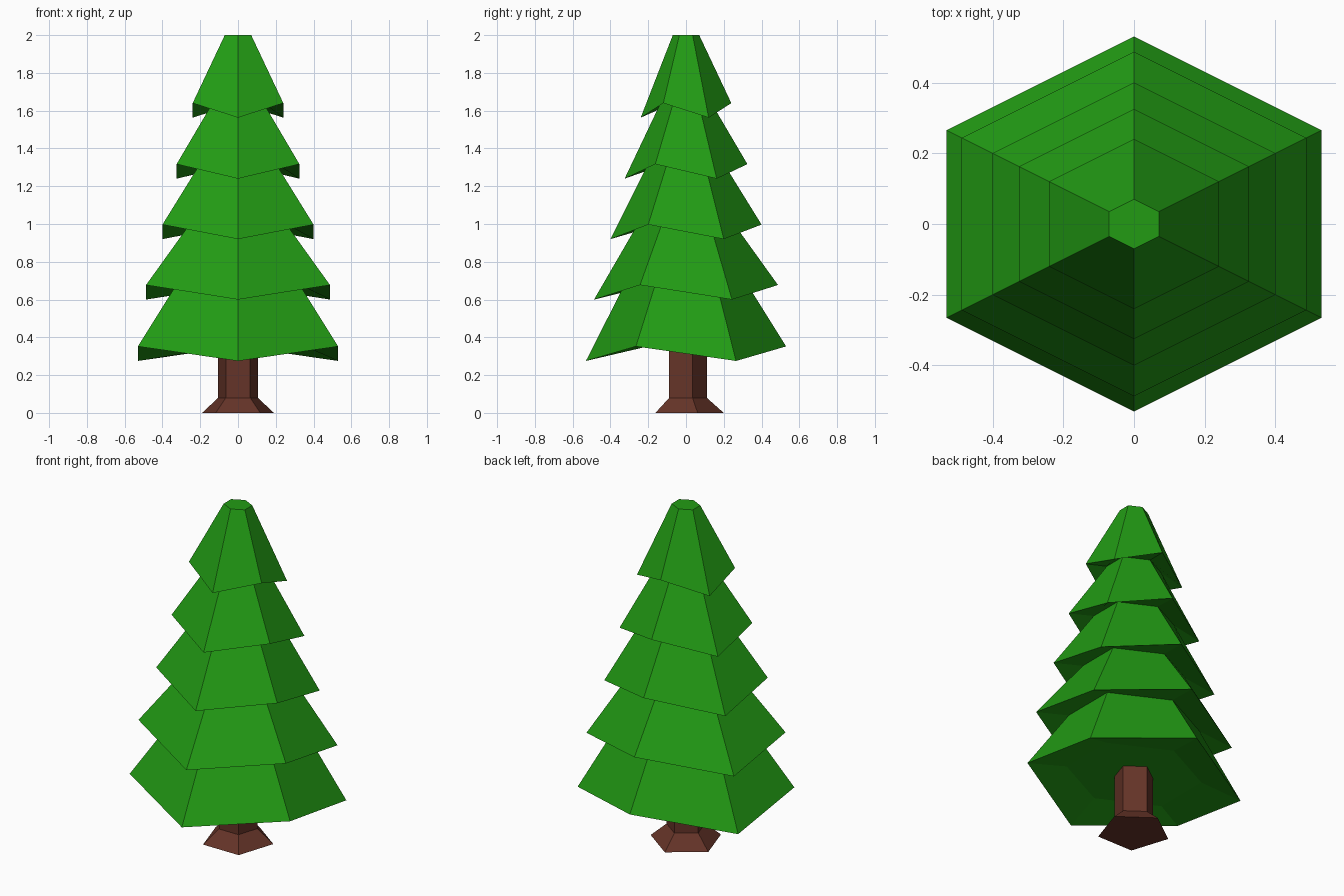
import bpy, bmesh, math

if "Cube" in bpy.data.objects:
    bpy.data.objects.remove(bpy.data.objects["Cube"])


def material(name, rgb):
    m = bpy.data.materials.new(name)
    m.diffuse_color = (*rgb, 1)
    m.use_nodes = True
    m.node_tree.nodes["Principled BSDF"].inputs["Base Color"].default_value = m.diffuse_color
    return m


def loft(name, rings, mat):
    """Skin a stack of vertex rings and cap both ends."""
    bm = bmesh.new()
    loops = [[bm.verts.new(p) for p in ring] for ring in rings]
    n = len(loops[0])
    for a, b in zip(loops, loops[1:]):
        for i in range(n):
            j = (i + 1) % n
            bm.faces.new((a[i], a[j], b[j], b[i]))
    bm.faces.new(loops[0][::-1])
    bm.faces.new(loops[-1])
    bmesh.ops.recalc_face_normals(bm, faces=bm.faces)
    mesh = bpy.data.meshes.new(name)
    bm.to_mesh(mesh)
    bm.free()
    mesh.materials.append(mat)
    obj = bpy.data.objects.new(name, mesh)
    bpy.context.collection.objects.link(obj)
    return obj


def hexagon(r, z, zigzag=0.0):
    """Six-sided ring as wide as it is deep; every second corner is raised."""
    corners = [(0, -1), (1, -.5), (1, .5), (0, 1), (-1, .5), (-1, -.5)]
    return [(x * r, y * r, z + zigzag * (i % 2)) for i, (x, y) in enumerate(corners)]


def pentagon(r, z):
    angles = [math.pi / 2 + i * math.tau / 5 for i in range(5)]
    return [(r * math.cos(a), r * math.sin(a), z) for a in angles]


green = material("needles", (0.016, 0.33, 0.007))
brown = material("bark", (0.13, 0.034, 0.021))

# Trunk with flared foot
loft("trunk", [pentagon(0.20, 0), pentagon(0.11, 0.08), pentagon(0.11, 0.37)], brown)

# Foliage: inner ring then drooping zigzag rim for each tier
tiers = [  # inner radius, inner z, rim radius, rim low z
    (0.335, 0.36, 0.53, 0.275),
    (0.325, 0.68, 0.487, 0.60),
    (0.255, 1.00, 0.40, 0.92),
    (0.20, 1.32, 0.325, 1.24),
    (0.135, 1.64, 0.24, 1.563),
]
rings = []
for inner_r, inner_z, rim_r, rim_z in tiers:
    rings += [hexagon(inner_r, inner_z), hexagon(rim_r, rim_z, 0.077)]
rings.append(hexagon(0.07, 2.0))
loft("foliage", rings, green)
